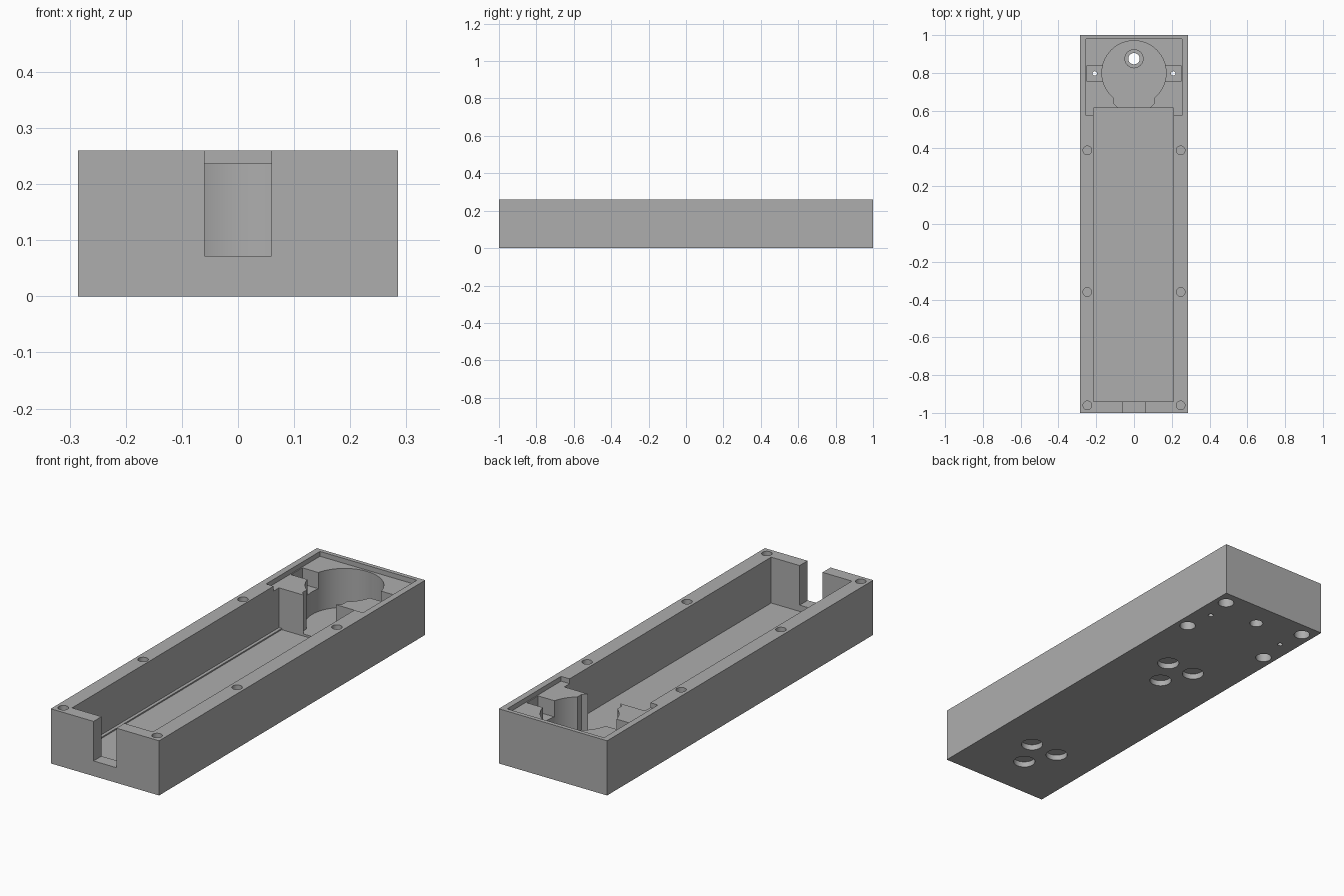
import bpy, bmesh, math
from mathutils import Vector

cube = bpy.data.objects.get("Cube")
if cube:
    bpy.data.objects.remove(cube, do_unlink=True)

# Single grey plastic
grey = bpy.data.materials.new("grey_plastic")
grey.use_nodes = True
colour = (0.42, 0.42, 0.42, 1)
grey.diffuse_color = colour
grey.node_tree.nodes["Principled BSDF"].inputs["Base Color"].default_value = colour

HEIGHT = 0.26
ABOVE = 0.35
BELOW = -0.1


def prism(name, outline, z0, z1):
    """Closed solid extruded upwards from a counter-clockwise outline."""
    bm = bmesh.new()
    face = bm.faces.new([bm.verts.new((x, y, z0)) for x, y in outline])
    new = bmesh.ops.extrude_face_region(bm, geom=[face])["geom"]
    verts = [v for v in new if isinstance(v, bmesh.types.BMVert)]
    bmesh.ops.translate(bm, verts=verts, vec=Vector((0, 0, z1 - z0)))
    bmesh.ops.recalc_face_normals(bm, faces=bm.faces)
    mesh = bpy.data.meshes.new(name)
    bm.to_mesh(mesh)
    bm.free()
    mesh.materials.append(grey)
    obj = bpy.data.objects.new(name, mesh)
    bpy.context.collection.objects.link(obj)
    return obj


def box(name, x0, x1, y0, y1, z0, z1):
    return prism(name, [(x0, y0), (x1, y0), (x1, y1), (x0, y1)], z0, z1)


def cylinder(name, x, y, r, z0, z1, sides=32):
    ring = [(x + r * math.cos(2 * math.pi * i / sides),
             y + r * math.sin(2 * math.pi * i / sides)) for i in range(sides)]
    return prism(name, ring, z0, z1)


body = box("case_body", -0.285, 0.285, -1, 1, 0, HEIGHT)

# Long compartment with a narrow ledge, cable slot and rear lid recess
cutters = [
    box("compartment", -0.2, 0.21, -0.94, 0.615, 0.042, ABOVE),
    box("side_ledge", -0.215, -0.19, -0.94, 0.615, 0.048, ABOVE),
    box("cable_slot", -0.06, 0.06, -1.1, -0.9, 0.072, ABOVE),
    box("lid_recess", -0.255, 0.255, 0.575, 0.98, 0.237, ABOVE),
]

# Round motor pocket with neck, mounting tabs and shaft hole
neck = [(-0.08, 0.59), (0.08, 0.59), (0.085, 0.615), (0.105, 0.635),
        (0.105, 0.7), (-0.105, 0.7), (-0.105, 0.635), (-0.085, 0.615)]
cutters += [
    cylinder("motor_pocket", 0, 0.8, 0.17, 0.052, ABOVE, 64),
    prism("pocket_neck", neck, 0.052, ABOVE),
    box("tab_slot", -0.25, 0.25, 0.755, 0.84, 0.16, ABOVE),
    cylinder("shaft_counterbore", 0, 0.875, 0.048, 0.035, ABOVE),
    cylinder("shaft_hole", 0, 0.875, 0.03, BELOW, ABOVE),
]

for side in (-1, 1):
    cutters.append(cylinder("tab_hole", side * 0.208, 0.797, 0.012, BELOW, ABOVE, 16))
    # Screw holes in the rim
    for y in (-0.96, -0.36, 0.39):
        cutters.append(cylinder("screw_hole", side * 0.247, y, 0.023, 0.14, ABOVE, 24))
    # Blind holes under the rear end
    for y in (0.655, 0.93):
        cutters.append(cylinder("rear_foot_hole", side * 0.228, y, 0.036, BELOW, 0.08))

# Two triangular groups of shallow round recesses underneath
for y in (0.19, -0.785):
    for dx, dy in ((0, 0), (-0.074, 0.143), (0.074, 0.143)):
        cutters.append(cylinder("underside_recess", dx, y + dy, 0.049, BELOW, 0.027))

for cutter in cutters:
    cutter.hide_render = True
    mod = body.modifiers.new(cutter.name, "BOOLEAN")
    mod.operation = "DIFFERENCE"
    mod.solver = "EXACT"
    mod.object = cutter

# Bake the cuts and drop the cutters
bpy.context.view_layer.update()
graph = bpy.context.evaluated_depsgraph_get()
result = bpy.data.meshes.new_from_object(body.evaluated_get(graph))
body.modifiers.clear()
body.data = result
for cutter in cutters:
    bpy.data.objects.remove(cutter, do_unlink=True)

bpy.ops.object.select_all(action="DESELECT")
body.select_set(True)
bpy.context.view_layer.objects.active = body
bpy.ops.object.shade_smooth_by_angle(angle=math.radians(30))
